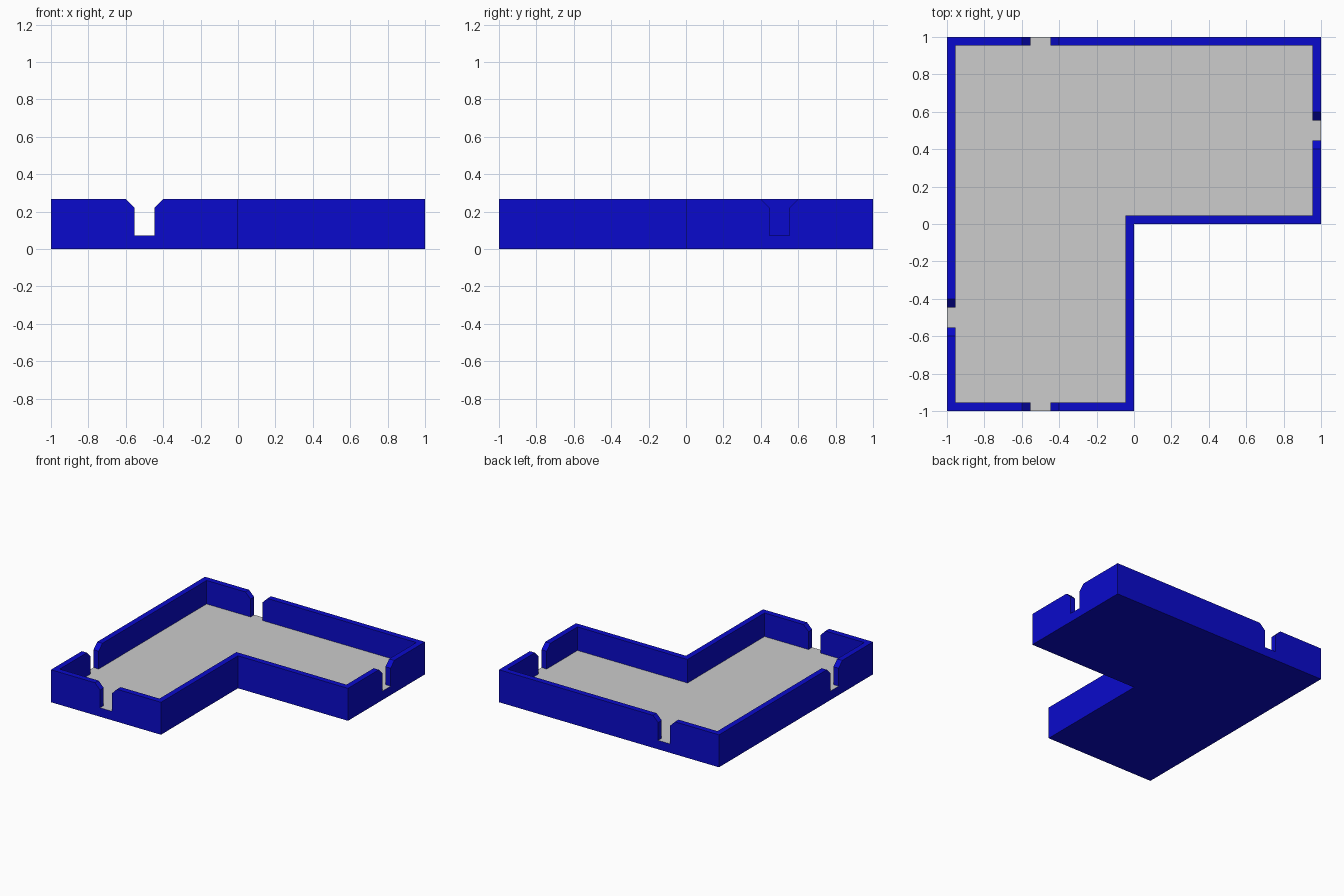
import bpy, bmesh
from mathutils import Matrix

if "Cube" in bpy.data.objects:
    bpy.data.objects.remove(bpy.data.objects["Cube"])

U = 1 / 150            # modelling grid of the tray
TOP, FLOOR, WALL = 40 * U, 11 * U, 7 * U
SLOT, CHAMFER = 8 * U, 7 * U


def material(name, rgb):
    m = bpy.data.materials.new(name)
    m.diffuse_color = (*rgb, 1)
    m.use_nodes = True
    m.node_tree.nodes["Principled BSDF"].inputs["Base Color"].default_value = m.diffuse_color
    return m


def prism(name, points, direction, matrix=Matrix()):
    """Extrude a closed 3D outline along a direction."""
    bm = bmesh.new()
    face = bm.faces.new([bm.verts.new(p) for p in points])
    ext = bmesh.ops.extrude_face_region(bm, geom=[face], use_keep_orig=True)
    verts = [g for g in ext["geom"] if isinstance(g, bmesh.types.BMVert)]
    bmesh.ops.translate(bm, verts=verts, vec=direction)
    bm.transform(matrix)
    bmesh.ops.recalc_face_normals(bm, faces=bm.faces)
    me = bpy.data.meshes.new(name)
    bm.to_mesh(me)
    bm.free()
    ob = bpy.data.objects.new(name, me)
    bpy.context.collection.objects.link(ob)
    return ob


def l_outline(w, z):
    """L-shaped outline, moved inward by w."""
    return [(x, y, z) for x, y in (
        (-1 + w, -1 + w), (-w, -1 + w), (-w, w),
        (1 - w, w), (1 - w, 1 - w), (-1 + w, 1 - w))]


# L-shaped tray block
tray = prism("tray", l_outline(0, 0), (0, 0, TOP))

# Hollow of the tray
cutters = [prism("hollow_cutter", l_outline(WALL, FLOOR), (0, 0, 0.5))]

# Slots through the walls, with chamfered mouths
wide = SLOT + CHAMFER
half = [(SLOT, FLOOR), (SLOT, TOP - CHAMFER), (wide, TOP), (wide, TOP + 0.1)]
profile = half + [(-x, z) for x, z in reversed(half)]
for x, y, turned in ((-0.5, -1, 0), (-0.5, 1, 0), (-1, -0.5, 1), (1, 0.5, 1)):
    place = Matrix.Translation((x, y, 0)) @ Matrix.Rotation(turned * 1.57079633, 4, "Z")
    cutters.append(prism("slot_cutter", [(a, -0.1, z) for a, z in profile],
                         (0, 0.2, 0), place))

for c in cutters:
    c.hide_render = True
    mod = tray.modifiers.new("cut", "BOOLEAN")
    mod.operation, mod.solver, mod.object = "DIFFERENCE", "EXACT", c

# Apply the cuts and remove the helpers
deps = bpy.context.evaluated_depsgraph_get()
tray_mesh = bpy.data.meshes.new_from_object(tray.evaluated_get(deps))
tray.modifiers.clear()
tray.data = tray_mesh
for c in cutters:
    bpy.data.objects.remove(c)

# Blue tray with a grey floor
tray_mesh.materials.clear()
tray_mesh.materials.append(material("blue", (0.003, 0.003, 0.604)))
tray_mesh.materials.append(material("light grey", (0.604, 0.604, 0.604)))
for p in tray_mesh.polygons:
    p.use_smooth = False
    p.material_index = int(p.normal.z > 0.9 and abs(p.center.z - FLOOR) < 0.005)
